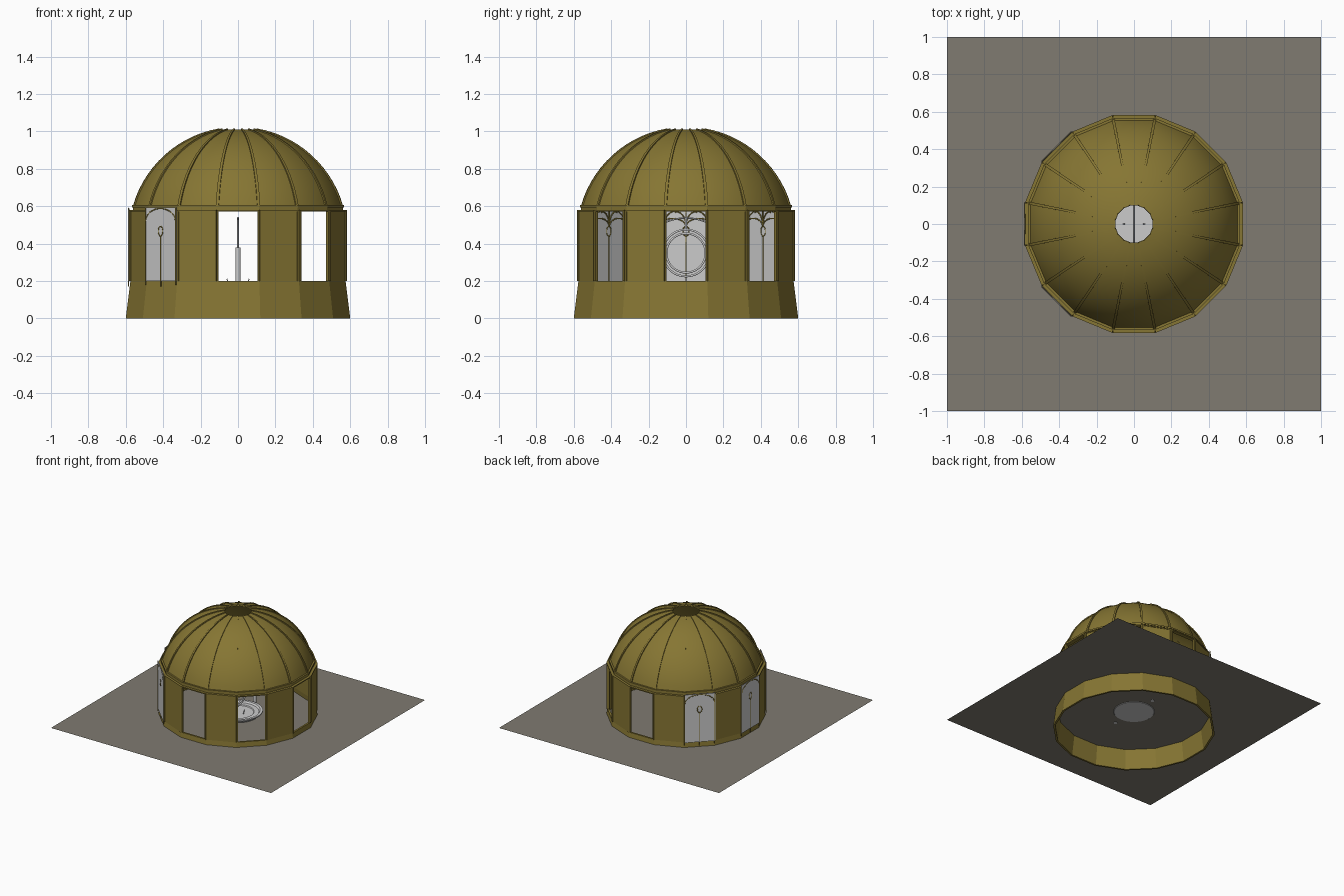
import bpy, bmesh, math
from mathutils import Matrix, Vector

if "Cube" in bpy.data.objects:
    bpy.data.objects.remove(bpy.data.objects["Cube"])

N = 16
STEP = math.tau / N
COS = math.cos(STEP / 2)


def material(name, rgb):
    m = bpy.data.materials.new(name)
    m.diffuse_color = (*rgb, 1)
    m.use_nodes = True
    m.node_tree.nodes["Principled BSDF"].inputs["Base Color"].default_value = m.diffuse_color
    return m


GOLD = material("aged_gold", (0.238, 0.18, 0.033))
STONE = material("stone", (0.214, 0.197, 0.164))


def make(name, bm, mat=None, smooth=None):
    bmesh.ops.recalc_face_normals(bm, faces=bm.faces)
    me = bpy.data.meshes.new(name)
    bm.to_mesh(me)
    bm.free()
    ob = bpy.data.objects.new(name, me)
    bpy.context.collection.objects.link(ob)
    if mat:
        me.materials.append(mat)
    if smooth:
        bpy.ops.object.select_all(action='DESELECT')
        ob.select_set(True)
        bpy.context.view_layer.objects.active = ob
        bpy.ops.object.shade_smooth_by_angle(angle=math.radians(smooth))
    return ob


def lathe(name, profile, n=N, closed=True, mat=None, smooth=None):
    """Revolve (radius, z) points; radius is measured to the flat of each side."""
    bm = bmesh.new()
    k = 1 / math.cos(math.pi / n)
    rings = []
    for i in range(n):
        a = (i + 0.5) * math.tau / n - math.pi / 2
        rings.append([bm.verts.new((r * k * math.cos(a), r * k * math.sin(a), z)) for r, z in profile])
    m = len(profile)
    for i in range(n):
        p, q = rings[i], rings[(i + 1) % n]
        for j in range(m if closed else m - 1):
            bm.faces.new((p[j], q[j], q[(j + 1) % m], p[(j + 1) % m]))
    bmesh.ops.remove_doubles(bm, verts=bm.verts, dist=1e-5)
    return make(name, bm, mat, smooth)


def box(bm, lo, hi, turn=0.0):
    lo, hi = Vector(lo), Vector(hi)
    mat = (Matrix.Rotation(turn, 4, 'Z') @ Matrix.Translation((lo + hi) / 2)
           @ Matrix.Diagonal((*(hi - lo), 1)))
    bmesh.ops.create_cube(bm, size=1, matrix=mat)


def tubes(name, paths, r, mat=None, turn=0.0):
    """Several round bars along (points, closed) paths."""
    cu = bpy.data.curves.new(name, 'CURVE')
    cu.dimensions = '3D'
    cu.bevel_depth, cu.bevel_resolution, cu.use_fill_caps = r, 1, True
    for pts, closed in paths:
        s = cu.splines.new('POLY')
        s.points.add(len(pts) - 1)
        for p, c in zip(s.points, pts):
            p.co = (*c, 1)
        s.use_cyclic_u = closed
    tmp = bpy.data.objects.new(name + "_path", cu)
    bpy.context.collection.objects.link(tmp)
    dg = bpy.context.evaluated_depsgraph_get()
    me = bpy.data.meshes.new_from_object(tmp.evaluated_get(dg))
    bpy.data.objects.remove(tmp)
    ob = bpy.data.objects.new(name, me)
    ob.rotation_euler.z = turn
    bpy.context.collection.objects.link(ob)
    me.materials.clear()
    if mat:
        me.materials.append(mat)
    me.shade_smooth()
    return ob


def arc(cx, cz, rx, rz, a0, a1, n, y=0.0):
    return [(cx + rx * math.cos(math.radians(a0 + (a1 - a0) * i / n)), y,
             cz + rz * math.sin(math.radians(a0 + (a1 - a0) * i / n))) for i in range(n + 1)]


# Ground sheet
bm = bmesh.new()
bmesh.ops.create_grid(bm, x_segments=1, y_segments=1, size=1, matrix=Matrix.Translation((0, 0, 0.16)))
make("ground_sheet", bm, STONE)

# Flared base, lintel band and cornice
lathe("base_wall", [(0.6, 0), (0.575, 0.2), (0.56, 0.2), (0.585, 0)], mat=GOLD)
lathe("lintel_band", [(0.562, 0.575), (0.562, 0.596), (0.547, 0.596), (0.547, 0.575)], mat=GOLD)
lathe("cornice", [(0.566, 0.594), (0.566, 0.606), (0.545, 0.606), (0.545, 0.594)], mat=GOLD)

# Solid wall panels in every second bay
bm = bmesh.new()
half = 0.57 * math.tan(STEP / 2)
for i in range(8):
    box(bm, (-half, -0.577, 0.2), (half, -0.56, 0.58), (2 * i + 1) * STEP)
make("wall_panels", bm, GOLD)

# Framing strips round each bay
bm = bmesh.new()
for i in range(N):
    for s in (-1, 1):
        x = s * (half - 0.005)
        box(bm, (x - 0.005, -0.582, 0.2), (x + 0.005, -0.562, 0.58), i * STEP)
    box(bm, (-half, -0.582, 0.572), (half, -0.56, 0.58), i * STEP)
make("bay_frames", bm, GOLD)

# Dome shell: part of a sphere, open at the crown
ZC, RAD = 0.4416, 0.577
A0, A1 = math.asin((0.6 - ZC) / RAD), math.acos(0.1 / RAD)


def meridian(rad, n=14):
    angs = [A0 + (A1 - A0) * i / n for i in range(n + 1)]
    return [(rad * math.cos(a), ZC + rad * math.sin(a)) for a in angs]


lathe("dome", meridian(RAD) + meridian(RAD - 0.01)[::-1], mat=GOLD, smooth=30)

# Dome ribs along the seams
bm = bmesh.new()
for k in range(N):
    rot = Matrix.Rotation((k + 0.5) * STEP, 3, 'Z')
    prev = None
    for r, z in meridian(RAD):
        nrm = Vector((0, -r, z - ZC)).normalized()
        c = Vector((0, -r / COS, z))
        w = 0.004 + 0.004 * r / RAD
        sec = [bm.verts.new(rot @ (c + nrm * d + Vector((s * w, 0, 0))))
               for s, d in ((-1, -0.012), (1, -0.012), (1, 0.006), (-1, 0.006))]
        if prev:
            for j in range(4):
                bm.faces.new((prev[j], prev[(j + 1) % 4], sec[(j + 1) % 4], sec[j]))
        else:
            bm.faces.new(sec)
        prev = sec
    bm.faces.new(prev)
make("dome_ribs", bm, GOLD, 30)

# Glazed bays on the left side: arch, ring and mullion outside, fan inside
for label, az in (("front_left", -45), ("left", -90), ("back_left", -135)):
    turn = math.radians(az)
    bm = bmesh.new()
    box(bm, (-0.118, -0.586, 0.2), (0.118, -0.583, 0.594), turn)
    make(label + "_glazing", bm)
    y, yi = -0.5845, -0.58
    bars = [(arc(0, 0.52, 0.112, 0.068, 0, 180, 20, y), False),
            (arc(0, 0.467, 0.017, 0.026, 0, 342, 19, y), True),
            ([(0, y, 0.17), (0, y, 0.44)], False),
            ([(0, yi, 0.49), (0, yi, 0.575)], False)]
    for s in (-1, 1):
        bars.append(([(s * 0.114, y, 0.18), (s * 0.114, y, 0.59)], False))
        bars.append((arc(s * 0.048, 0.49, s * 0.048, 0.08, 180, 75, 10, yi), False))
        bars.append((arc(s * 0.072, 0.49, s * 0.072, 0.045, 180, 55, 10, yi), False))
    tubes(label + "_tracery", bars, 0.0035, GOLD, turn)

# Round dais with a raised rim
lathe("dais", [(0, 0.157), (0.15, 0.157), (0.185, 0.185), (0.185, 0.194), (0.165, 0.194),
               (0.155, 0.182), (0.12, 0.182), (0.115, 0.176), (0, 0.176)],
      n=48, closed=False, smooth=30)

# Upright ring held between two posts under a thin arch
bm = bmesh.new()
for s in (-1, 1):
    bmesh.ops.create_cone(bm, cap_ends=True, segments=16, radius1=0.014, radius2=0.014, depth=0.225,
                          matrix=Matrix.Translation((0, s * 0.217, 0.2675)))
make("posts", bm, None, 30)
Q = math.pi / 2
tubes("arch", [(arc(0, 0.375, 0.217, 0.162, 0, 180, 32), False)], 0.005, None, Q)
tubes("upright_ring", [(arc(0, 0.35, 0.125, 0.125, 0, 352.5, 47), True),
                       (arc(0, 0.35, 0.105, 0.105, 0, 352.5, 47), True),
                       ([(0.125, 0, 0.35), (0.217, 0, 0.35)], False),
                       ([(-0.125, 0, 0.35), (-0.217, 0, 0.35)], False),
                       ([(0, 0, 0.475), (0, 0, 0.537)], False)], 0.006, None, Q)

# Small spikes beside the ring
tubes("spikes", [([(s * 0.05, 0, 0.176), (s * 0.055, 0, 0.2), (s * 0.06, 0, 0.212)], False)
                 for s in (-1, 1)], 0.003)
